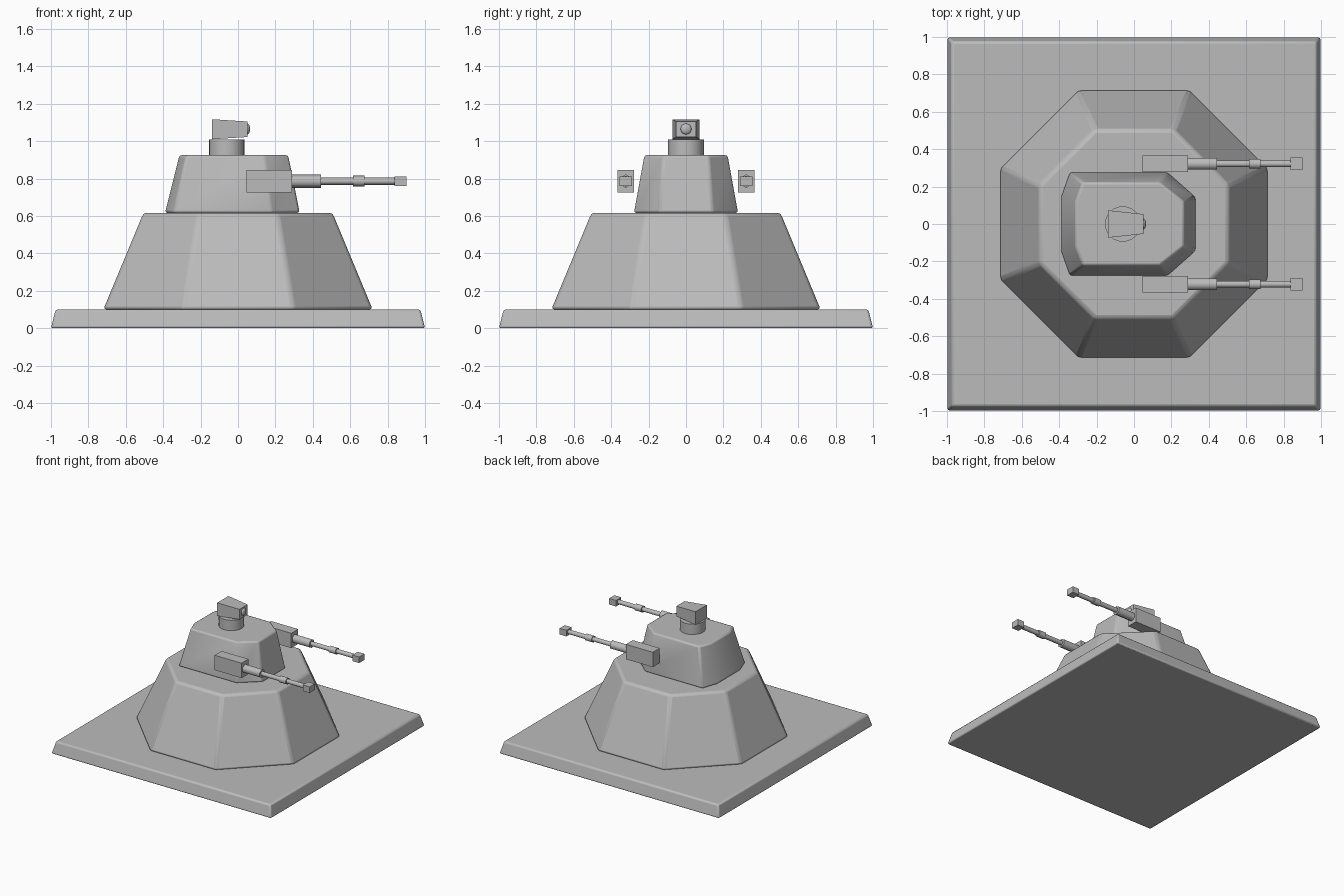
import bpy, bmesh, math
from mathutils import Matrix

if "Cube" in bpy.data.objects:
    bpy.data.objects.remove(bpy.data.objects["Cube"])

grey = bpy.data.materials.new("armour_grey")
grey.diffuse_color = (0.5, 0.5, 0.5, 1)
grey.use_nodes = True
grey.node_tree.nodes["Principled BSDF"].inputs["Base Color"].default_value = grey.diffuse_color


def finish(name, bm, bevel=0.0, smooth=None):
    bmesh.ops.recalc_face_normals(bm, faces=bm.faces)
    me = bpy.data.meshes.new(name)
    bm.to_mesh(me)
    bm.free()
    me.materials.append(grey)
    ob = bpy.data.objects.new(name, me)
    bpy.context.collection.objects.link(ob)
    if bevel:
        mod = ob.modifiers.new("soft_edges", 'BEVEL')
        mod.width = bevel
        mod.segments = 2
        mod.limit_method = 'ANGLE'
        mod.angle_limit = math.radians(20)
    if smooth:
        bpy.ops.object.select_all(action='DESELECT')
        ob.select_set(True)
        bpy.context.view_layer.objects.active = ob
        bpy.ops.object.shade_smooth_by_angle(angle=math.radians(smooth))
    return ob


def loft(name, low, high, z0, z1, bevel=0.0, smooth=None):
    """Solid between two outlines with the same number of points."""
    bm = bmesh.new()
    a = [bm.verts.new((x, y, z0)) for x, y in low]
    b = [bm.verts.new((x, y, z1)) for x, y in high]
    bm.faces.new(a[::-1])
    bm.faces.new(b)
    n = len(a)
    for i in range(n):
        j = (i + 1) % n
        bm.faces.new((a[i], a[j], b[j], b[i]))
    return finish(name, bm, bevel, smooth)


def mirrored(half):
    """Complete an outline across the x axis."""
    return half + [(x, -y) for x, y in reversed(half)]


def square(h):
    return mirrored([(h, h), (-h, h)])


def octagon(h, c):
    return mirrored([(h, c), (c, h), (-c, h), (-h, c)])


def box(name, x0, x1, y, hy, z, hz):
    bm = bmesh.new()
    bmesh.ops.create_cube(bm, size=1)
    bmesh.ops.scale(bm, vec=(x1 - x0, 2 * hy, 2 * hz), verts=bm.verts)
    bmesh.ops.translate(bm, vec=((x0 + x1) / 2, y, z), verts=bm.verts)
    return finish(name, bm)


def rod(name, x0, x1, y, z, r, sides=6):
    """Cylinder lying along x, with a corner pointing up."""
    bm = bmesh.new()
    bmesh.ops.create_cone(bm, cap_ends=True, segments=sides, radius1=r, radius2=r, depth=x1 - x0)
    # turn so that a corner lies along local x, which then points up
    far = max(bm.verts, key=lambda v: v.co.x)
    turn = Matrix.Rotation(-math.atan2(far.co.y, far.co.x), 4, 'Z')
    bm.transform(Matrix.Translation(((x0 + x1) / 2, y, z)) @ Matrix.Rotation(math.pi / 2, 4, 'Y') @ turn)
    return finish(name, bm, 0, 65)


# Ground slab and sloped octagonal bunker
loft("base_slab", square(1.0), square(0.975), 0.0, 0.1, 0.012, 40)
loft("bunker", octagon(0.72, 0.3), octagon(0.505, 0.21), 0.1, 0.617, 0.018, 40)

# Turret with wide front corners and narrow rear corners
loft("turret",
     mirrored([(0.33, 0.145), (0.18, 0.278), (-0.345, 0.278), (-0.39, 0.15)]),
     mirrored([(0.268, 0.12), (0.14, 0.222), (-0.275, 0.222), (-0.313, 0.12)]),
     0.617, 0.925, 0.012, 40)

# Sensor pedestal
bm = bmesh.new()
bmesh.ops.create_cone(bm, cap_ends=True, segments=24, radius1=0.095, radius2=0.095, depth=0.09)
bmesh.ops.translate(bm, vec=(-0.06, 0, 0.965), verts=bm.verts)
finish("sensor_pedestal", bm, 0, 40)

# Sensor head, narrower towards its front
bm = bmesh.new()
bmesh.ops.create_cube(bm, size=1)
for v in bm.verts:
    front, top = v.co.x > 0, v.co.z > 0
    hy = 0.053 if front else 0.073
    v.co.y = math.copysign(hy, v.co.y)
    v.co.x = 0.05 if front else -0.138
    v.co.z = (1.105 if front else 1.117) if top else (1.022 if front else 1.01)
finish("sensor_head", bm)

# Lens
bm = bmesh.new()
bmesh.ops.create_uvsphere(bm, u_segments=16, v_segments=10, radius=0.029)
bmesh.ops.scale(bm, vec=(0.5, 1, 1), verts=bm.verts)
bmesh.ops.translate(bm, vec=(0.05, 0, 1.065), verts=bm.verts)
finish("sensor_lens", bm, 0, 60)

# Twin side guns
for side, y in (("left", 0.322), ("right", -0.322)):
    box("gun_housing_" + side, 0.045, 0.29, y, 0.045, 0.786, 0.061)
    rod("barrel_sleeve_" + side, 0.28, 0.445, y, 0.786, 0.036)
    rod("barrel_" + side, 0.44, 0.85, y, 0.786, 0.02)
    rod("barrel_collar_" + side, 0.615, 0.677, y, 0.786, 0.029)
    box("muzzle_" + side, 0.838, 0.9, y, 0.034, 0.786, 0.025)
